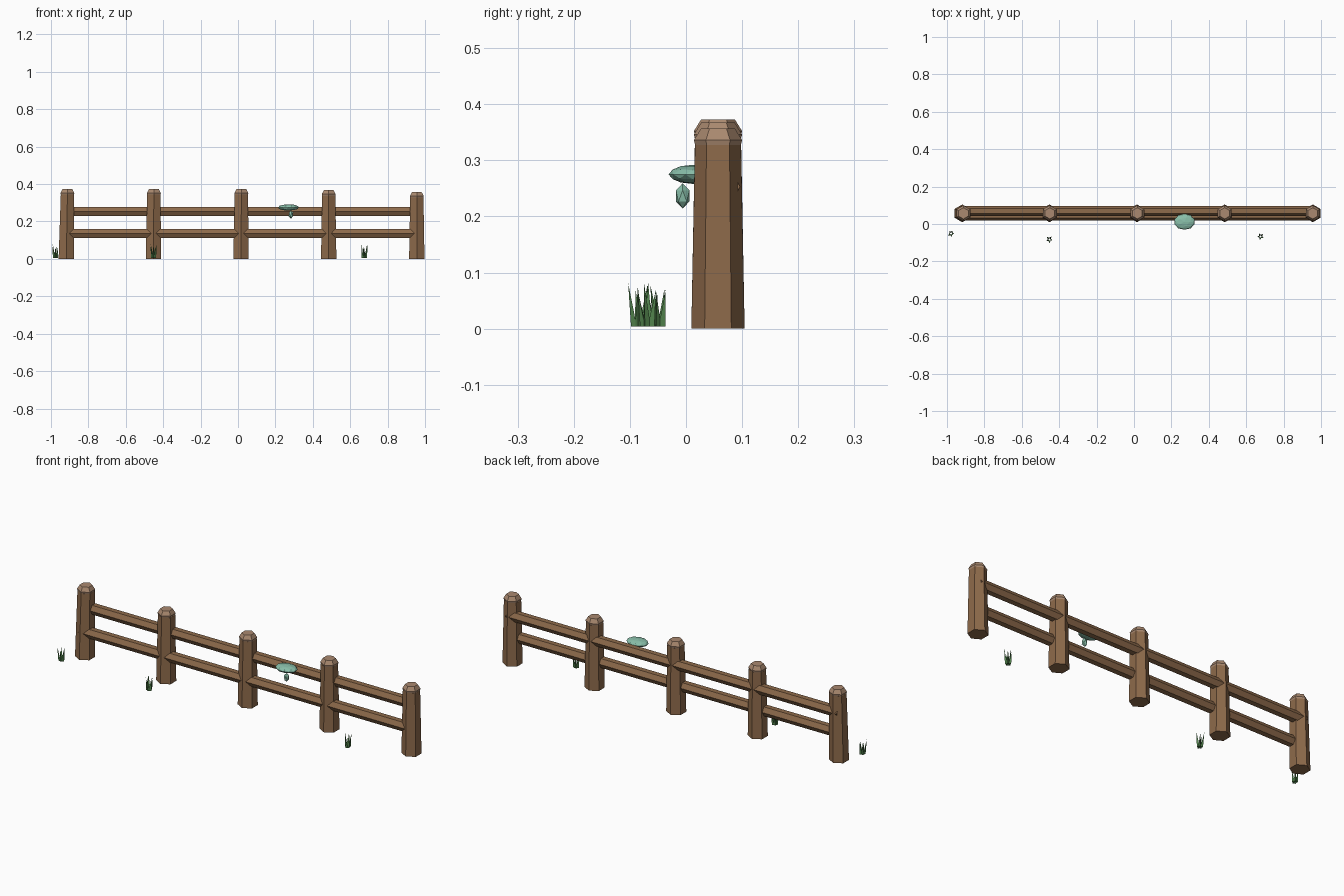
import bpy, bmesh, math, random
from mathutils import Vector, Matrix

random.seed(4)
cube = bpy.data.objects.get("Cube")
if cube:
    bpy.data.objects.remove(cube, do_unlink=True)


def material(name, rgb):
    m = bpy.data.materials.new(name)
    m.use_nodes = True
    m.diffuse_color = (*rgb, 1)
    m.node_tree.nodes["Principled BSDF"].inputs["Base Color"].default_value = (*rgb, 1)
    return m


WOOD = material("brown wood", (0.27, 0.145, 0.07))
CUT = material("pale cut wood", (0.40, 0.25, 0.16))
GRASS = material("grass green", (0.085, 0.23, 0.075))
TEAL = material("mushroom teal", (0.25, 0.52, 0.40))


def finish(name, bm, mat):
    bmesh.ops.recalc_face_normals(bm, faces=bm.faces)
    mesh = bpy.data.meshes.new(name)
    bm.to_mesh(mesh)
    bm.free()
    mesh.materials.append(mat)
    obj = bpy.data.objects.new(name, mesh)
    bpy.context.collection.objects.link(obj)
    return obj


def lathe(name, rings, mat, sides=6):
    """Loft regular polygons through (centre, radius) rings, corners on the y axis."""
    bm = bmesh.new()
    loops = []
    for centre, r in rings:
        turns = [math.pi / 2 + math.tau * i / sides for i in range(sides)]
        loops.append([bm.verts.new(Vector(centre) + Vector((r * math.cos(a), r * math.sin(a), 0)))
                      for a in turns])
    for low, high in zip(loops, loops[1:]):
        for i in range(sides):
            j = (i + 1) % sides
            bm.faces.new((low[i], low[j], high[j], high[i]))
    bm.faces.new(loops[0][::-1])
    bm.faces.new(loops[-1])
    return finish(name, bm, mat)


# Posts with bevelled caps
POST_Y = 0.057
posts = [(-0.918, 0.373, 0.006), (-0.452, 0.373, 0.002), (0.016, 0.373, 0.002),
         (0.485, 0.367, 0), (0.956, 0.357, 0)]
for n, (x, top, lean) in enumerate(posts, 1):
    lathe(f"post_{n}", [((x, POST_Y, 0), 0.0475), ((x + lean, POST_Y, top - 0.03), 0.041)], WOOD)
    lathe(f"post_cap_{n}", [((x + lean, POST_Y, top - 0.034), 0.0395),
                            ((x + lean, POST_Y, top - 0.021), 0.043),
                            ((x + lean, POST_Y, top), 0.03)], CUT)


# Rails: hexagonal bars, one per span, with a corner facing front and back
def rail(name, x0, x1, y, z):
    bm = bmesh.new()
    bmesh.ops.create_cone(bm, cap_ends=True, segments=6, radius1=0.0275, radius2=0.0275,
                          depth=x1 - x0)
    bmesh.ops.rotate(bm, verts=bm.verts, matrix=Matrix.Rotation(math.pi / 2, 3, 'Y'))
    bmesh.ops.translate(bm, verts=bm.verts, vec=((x0 + x1) / 2, y, z))
    finish(name, bm, WOOD)


for n, (a, b) in enumerate(zip(posts, posts[1:]), 1):
    rail(f"upper_rail_{n}", a[0] - 0.013, b[0] + 0.013, 0.069, 0.253)
    rail(f"lower_rail_{n}", a[0] - 0.013, b[0] + 0.013, 0.047, 0.136)


# Bracket mushroom: faceted cap and stub below
def faceted_ball(name, centre, radii, level):
    bm = bmesh.new()
    bmesh.ops.create_icosphere(bm, subdivisions=level, radius=1)
    bmesh.ops.scale(bm, verts=bm.verts, vec=radii)
    bmesh.ops.translate(bm, verts=bm.verts, vec=centre)
    finish(name, bm, TEAL)


faceted_ball("mushroom_cap", (0.27, 0.012, 0.275), (0.057, 0.043, 0.017), 2)
faceted_ball("mushroom_stub", (0.283, -0.006, 0.2365), (0.014, 0.014, 0.0225), 1)


# Grass tufts: splayed three-sided blades
for n, (x, y) in enumerate([(-0.978, -0.05), (-0.452, -0.083), (0.676, -0.067)], 1):
    bm = bmesh.new()
    for k in range(5):
        turn = math.tau * (k + 0.3 * random.random()) / 5 + n
        out = Vector((math.cos(turn), math.sin(turn), 0))
        side = Vector((-out.y, out.x, 0))
        foot = Vector((x, y, 0.004)) + out * 0.009
        tip = foot + out * random.uniform(0.006, 0.013) + Vector((0, 0, random.uniform(0.055, 0.081)))
        base = [bm.verts.new(foot + d) for d in (out * 0.006, side * 0.007 - out * 0.004,
                                                 -side * 0.007 - out * 0.004)]
        end = bm.verts.new(tip)
        bm.faces.new(base)
        for i in range(3):
            bm.faces.new((base[i], base[(i + 1) % 3], end))
    finish(f"grass_tuft_{n}", bm, GRASS)
